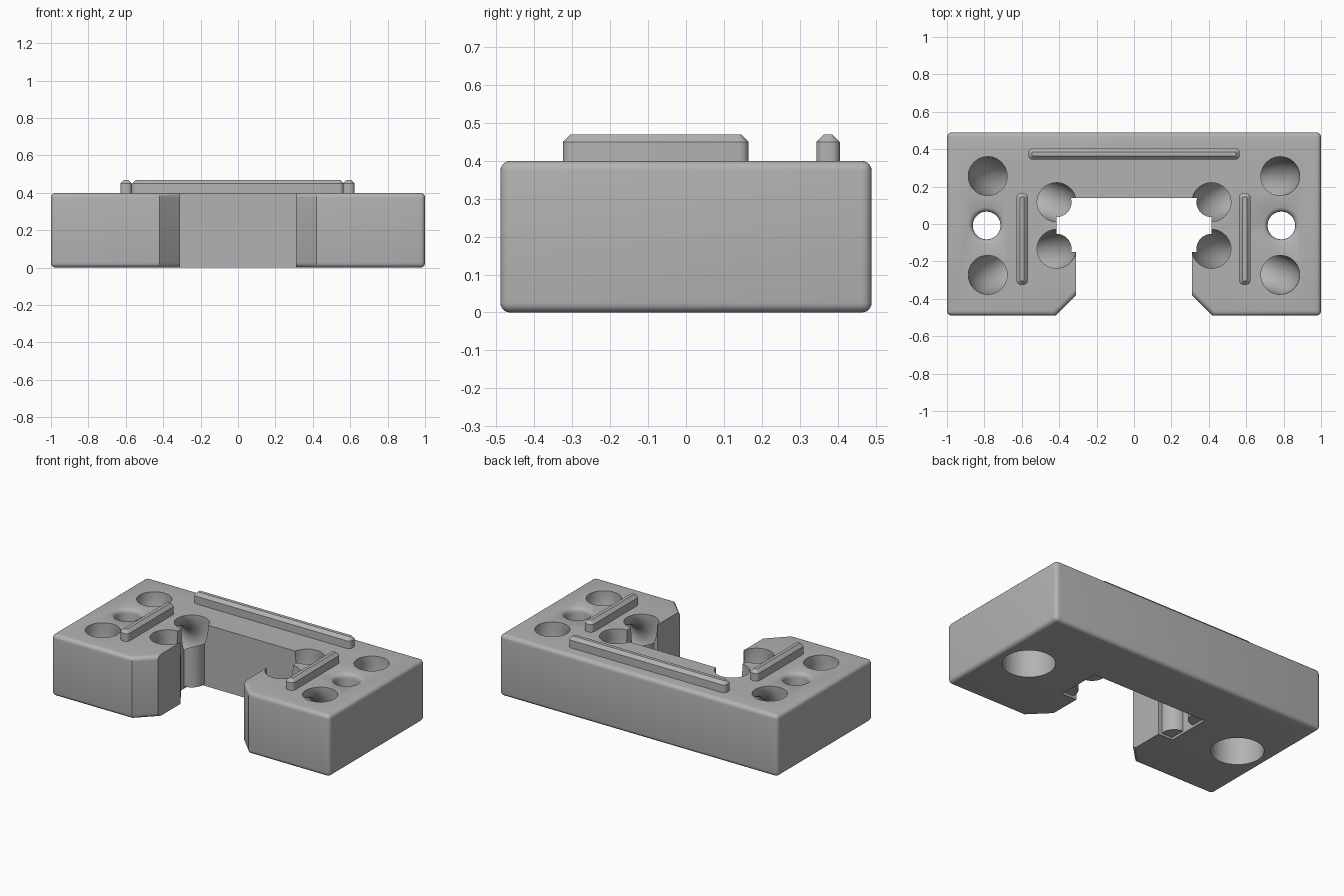
import bpy, bmesh, math
from mathutils import Vector, Matrix

if "Cube" in bpy.data.objects:
    bpy.data.objects.remove(bpy.data.objects["Cube"], do_unlink=True)

GREY = 0.45
H = 0.4            # body height
MID_Y = -0.008     # centre line of the bores

mat = bpy.data.materials.new("plain grey")
mat.use_nodes = True
mat.diffuse_color = (GREY, GREY, GREY, 1)
mat.node_tree.nodes["Principled BSDF"].inputs["Base Color"].default_value = (GREY, GREY, GREY, 1)


def add_object(name, bm):
    bmesh.ops.recalc_face_normals(bm, faces=bm.faces)
    mesh = bpy.data.meshes.new(name)
    bm.to_mesh(mesh)
    bm.free()
    obj = bpy.data.objects.new(name, mesh)
    bpy.context.collection.objects.link(obj)
    mesh.materials.append(mat)
    return obj


def prism(bm, outline, z0, z1):
    face = bm.faces.new([bm.verts.new((x, y, z0)) for x, y in outline])
    geom = bmesh.ops.extrude_face_region(bm, geom=[face])["geom"]
    verts = [g for g in geom if isinstance(g, bmesh.types.BMVert)]
    bmesh.ops.translate(bm, verts=verts, vec=(0, 0, z1 - z0))


def apply_boolean(target, tool, operation):
    mod = target.modifiers.new(operation, "BOOLEAN")
    mod.operation, mod.solver, mod.object = operation, "EXACT", tool
    bpy.context.view_layer.objects.active = target
    bpy.ops.object.modifier_apply(modifier=mod.name)
    bpy.data.objects.remove(tool, do_unlink=True)


def smooth(obj, angle):
    bpy.ops.object.select_all(action="DESELECT")
    obj.select_set(True)
    bpy.context.view_layer.objects.active = obj
    bpy.ops.object.shade_smooth_by_angle(angle=math.radians(angle))


# U-shaped body with rounded outer edges
half = [(0.415, 0.14), (0.415, -0.15), (0.31, -0.15), (0.31, -0.38),
        (0.42, -0.49), (1, -0.49), (1, 0.49)]
bm = bmesh.new()
prism(bm, half + [(-x, y) for x, y in reversed(half)], 0, H)
rim = []
for e in bm.edges:
    c = (e.verts[0].co + e.verts[1].co) / 2
    vertical = abs(e.verts[0].co.z - e.verts[1].co.z) > 0.1
    if abs(c.x) > 0.99 or (not vertical and (abs(c.y) > 0.48 or c.y < -0.4)):
        rim.append(e)
bmesh.ops.bevel(bm, geom=rim, offset=0.026, segments=5, profile=0.5, affect="EDGES")
body = add_object("body", bm)

for side in (-1, 1):
    for end in (-1, 1):
        inner = Vector((side * 0.414, MID_Y + end * 0.125, H))
        outer = Vector((side * 0.782, MID_Y + end * 0.264, H))

        # Rounded guide column on the slot wall
        bm = bmesh.new()
        bmesh.ops.create_cone(bm, cap_ends=True, segments=48, radius1=0.08, radius2=0.08,
                              depth=H - 0.03, matrix=Matrix.Translation((inner.x, inner.y, H / 2)))
        apply_boolean(body, add_object("guide_column", bm), "UNION")

for side in (-1, 1):
    for end in (-1, 1):
        inner = Vector((side * 0.414, MID_Y + end * 0.125, H))
        outer = Vector((side * 0.782, MID_Y + end * 0.264, H))
        d = outer - inner

        # U-turn channel joining the inner and outer pockets
        bpy.ops.mesh.primitive_torus_add(
            major_segments=64, minor_segments=40, major_radius=d.length / 2, minor_radius=0.104,
            location=(inner + outer) / 2, rotation=(math.pi / 2, 0, math.atan2(d.y, d.x)))
        apply_boolean(body, bpy.context.object, "DIFFERENCE")

    # Screw hole: rounded mouth above, wide counterbore below
    profile = [(0, -0.02), (0.155, -0.02), (0.155, 0.2), (0.074, 0.2), (0.074, 0.37),
               (0.077, 0.384), (0.084, 0.394), (0.097, H), (0.097, 0.43), (0, 0.43)]
    bm = bmesh.new()
    vs = [bm.verts.new((r, 0, z)) for r, z in profile]
    edges = [bm.edges.new(pair) for pair in zip(vs, vs[1:])]
    bmesh.ops.spin(bm, geom=vs + edges, cent=(0, 0, 0), axis=(0, 0, 1),
                   angle=math.tau, steps=48)
    bmesh.ops.remove_doubles(bm, verts=bm.verts, dist=0.0001)
    bmesh.ops.translate(bm, verts=bm.verts, vec=(side * 0.788, MID_Y, 0))
    apply_boolean(body, add_object("screw_hole", bm), "DIFFERENCE")

smooth(body, 32)


# Raised ribs with chamfered tops and rounded ends
def rib(name, x, y, length, width, turn):
    bm = bmesh.new()
    a, b = length / 2, width / 2
    prism(bm, [(-a, -b), (a, -b), (a, b), (-a, b)], H - 0.02, 0.47)
    corners = [e for e in bm.edges if abs(e.verts[0].co.z - e.verts[1].co.z) > 0.05]
    bmesh.ops.bevel(bm, geom=corners, offset=0.024, segments=4, profile=0.5, affect="EDGES")
    top = [e for e in bm.edges if all(v.co.z > 0.46 for v in e.verts)]
    bmesh.ops.bevel(bm, geom=top, offset=0.02, segments=1, affect="EDGES")
    bmesh.ops.transform(bm, verts=bm.verts,
                        matrix=Matrix.Translation((x, y, 0)) @ Matrix.Rotation(turn, 4, "Z"))
    smooth(add_object(name, bm), 30)


rib("back_rib", 0, 0.375, 1.13, 0.062, 0)
rib("left_rib", 0.592, -0.08, 0.49, 0.062, math.pi / 2)
rib("right_rib", -0.598, -0.08, 0.49, 0.062, math.pi / 2)
